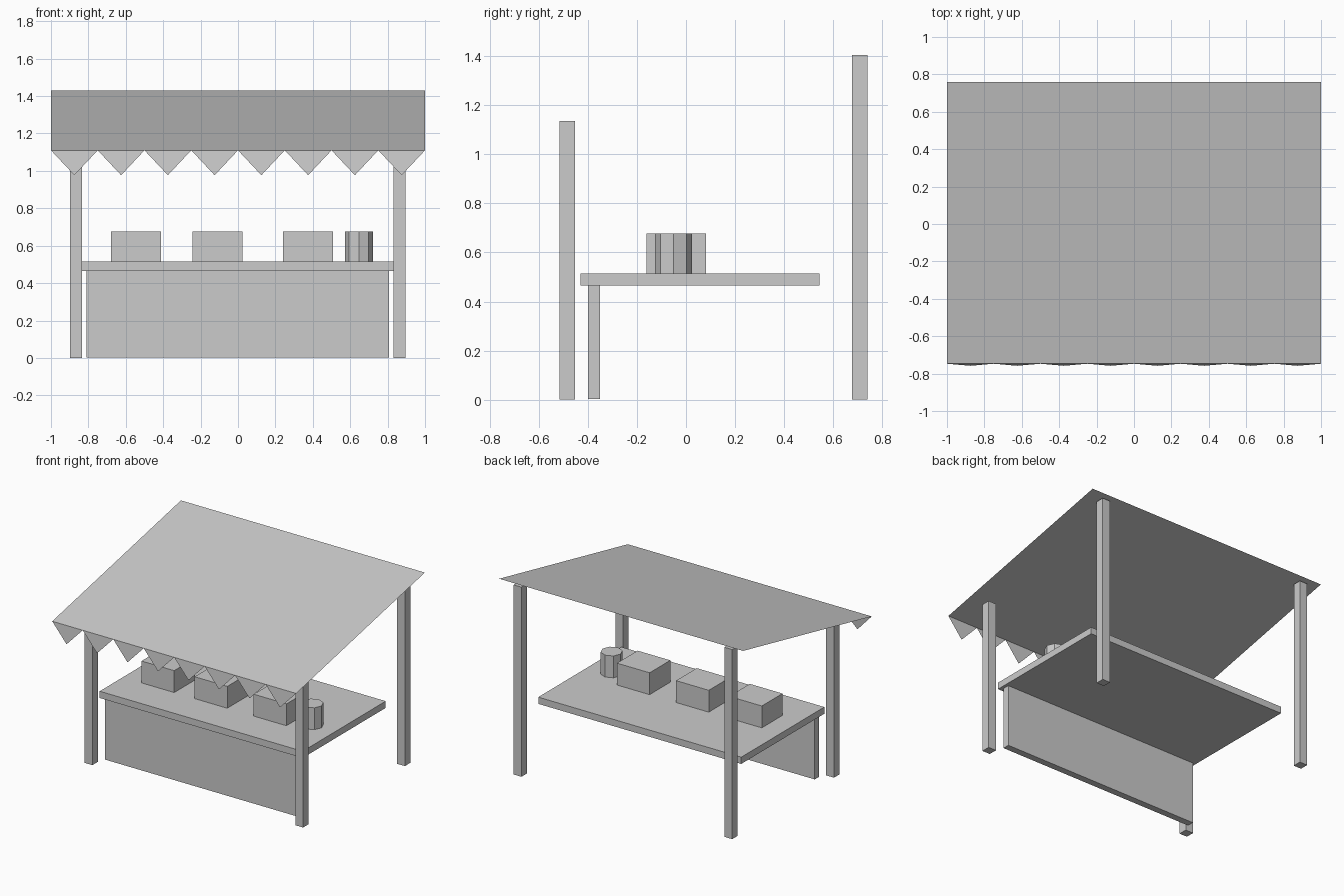
import bpy, bmesh
from mathutils import Vector

if "Cube" in bpy.data.objects:
    bpy.data.objects.remove(bpy.data.objects["Cube"])


def mesh_object(name, verts, faces):
    me = bpy.data.meshes.new(name)
    me.from_pydata(verts, [], faces)
    ob = bpy.data.objects.new(name, me)
    bpy.context.collection.objects.link(ob)
    return ob


def box(name, lo, hi):
    lo, hi = Vector(lo), Vector(hi)
    bm = bmesh.new()
    bmesh.ops.create_cube(bm, size=1)
    bmesh.ops.scale(bm, vec=hi - lo, verts=bm.verts)
    bmesh.ops.translate(bm, vec=(lo + hi) / 2, verts=bm.verts)
    ob = mesh_object(name, [], [])
    bm.to_mesh(ob.data)
    bm.free()
    return ob


# Four posts, taller at the back
for side, x in (("left", -0.865), ("right", 0.863)):
    for end, y, top in (("front", -0.484), ("back", 0.708)) and (("front", -0.484, 1.135), ("back", 0.708, 1.405)):
        box(f"{end}_{side}_post", (x - 0.032, y - 0.032, 0), (x + 0.032, y + 0.032, top))

# Counter and its front panel
box("counter_top", (-0.833, -0.43, 0.465), (0.831, 0.543, 0.515))
box("counter_front_panel", (-0.81, -0.40, 0.003), (0.808, -0.35, 0.465))

# Goods on the counter
for i, x in enumerate((-0.545, -0.11, 0.375)):
    box(f"goods_box_{i + 1}", (x - 0.134, -0.16, 0.515), (x + 0.134, 0.082, 0.677))
bpy.ops.mesh.primitive_cylinder_add(vertices=8, radius=0.075, depth=0.162,
                                    location=(0.646, -0.051, 0.596))
bpy.context.object.name = "goods_jar"

# Sloping cloth roof, a single sheet
Y_FRONT, Z_FRONT = -0.747, 1.11
mesh_object("awning_roof",
            [(-1, Y_FRONT, Z_FRONT), (1, Y_FRONT, Z_FRONT), (1, 0.76, 1.43), (-1, 0.76, 1.43)],
            [(0, 1, 2, 3)])

# Row of hanging triangular flags along the front edge
verts, faces = [], []
for i in range(8):
    x = -1 + i * 0.25
    verts += [(x, Y_FRONT, Z_FRONT), (x + 0.125, -0.758, 0.977), (x + 0.25, Y_FRONT, Z_FRONT)]
    faces.append((3 * i, 3 * i + 1, 3 * i + 2))
mesh_object("awning_flags", verts, faces)
